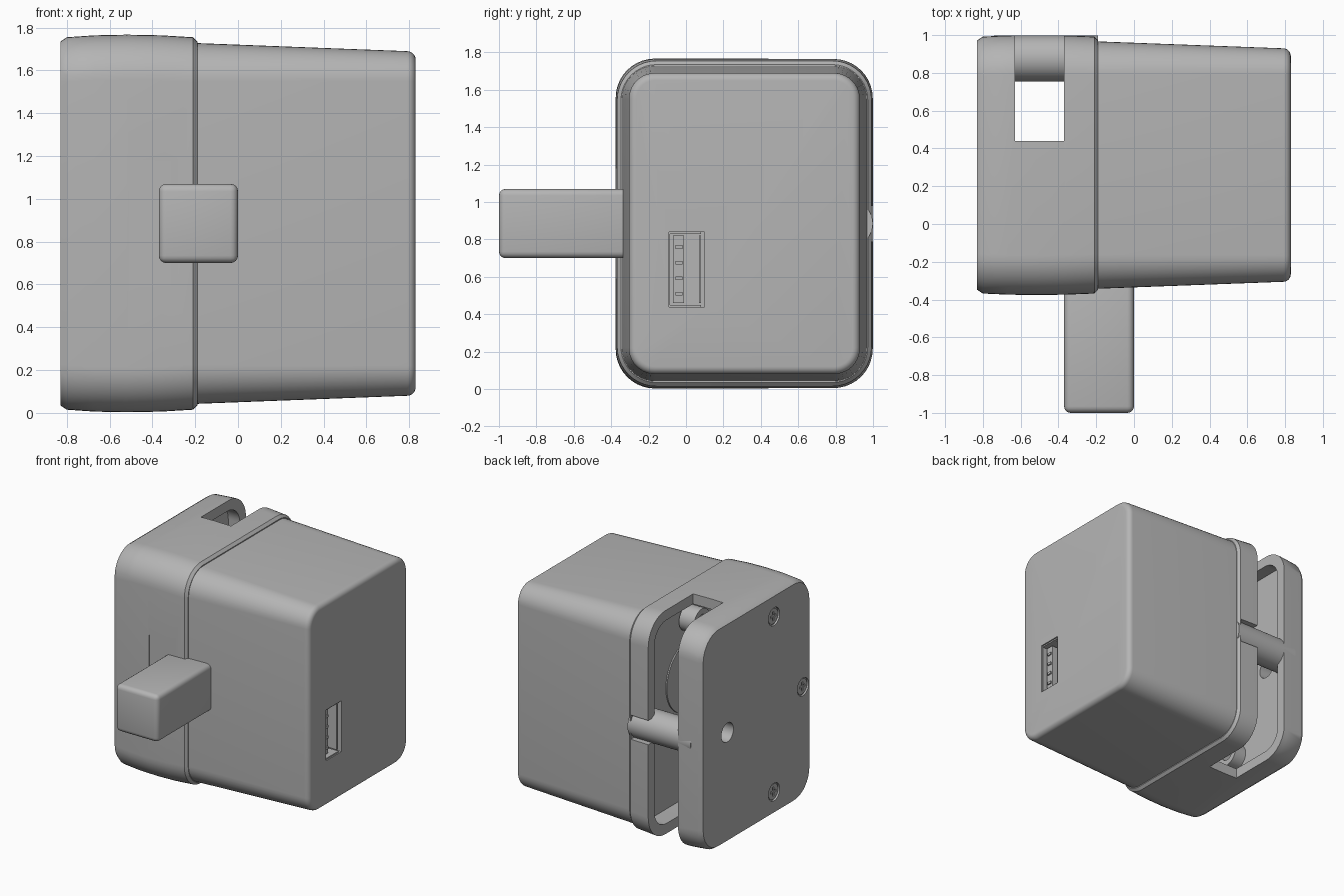
import bpy, bmesh, math
from mathutils import Matrix

cube = bpy.data.objects.get("Cube")
if cube:
    bpy.data.objects.remove(cube, do_unlink=True)

grey = bpy.data.materials.new("plain_grey")
grey.use_nodes = True
GREY = (0.46, 0.46, 0.46, 1)
grey.diffuse_color = GREY
grey.node_tree.nodes["Principled BSDF"].inputs["Base Color"].default_value = GREY

YC, ZC = 0.312, 0.885  # centre line of the housing


def finish(name, bm):
    bmesh.ops.recalc_face_normals(bm, faces=bm.faces)
    mesh = bpy.data.meshes.new(name)
    bm.to_mesh(mesh)
    bm.free()
    mesh.materials.append(grey)
    ob = bpy.data.objects.new(name, mesh)
    bpy.context.collection.objects.link(ob)
    return ob


def rounded_ring(hy, hz, r, seg=10):
    """Rounded rectangle in the y-z plane around the centre line."""
    pts = []
    for k, (sy, sz) in enumerate([(1, 1), (-1, 1), (-1, -1), (1, -1)]):
        for i in range(seg + 1):
            a = math.radians(90 * (k + i / seg))
            pts.append((YC + sy * (hy - r) + r * math.cos(a),
                        ZC + sz * (hz - r) + r * math.sin(a)))
    return pts


def loft(name, stations):
    """Skin rounded rectangles given as (x, half_y, half_z, radius)."""
    bm = bmesh.new()
    rings = [[bm.verts.new((x, y, z)) for y, z in rounded_ring(hy, hz, r)]
             for x, hy, hz, r in stations]
    for a, b in zip(rings, rings[1:]):
        for i in range(len(a)):
            j = (i + 1) % len(a)
            bm.faces.new((a[i], a[j], b[j], b[i]))
    bm.faces.new(rings[0])
    bm.faces.new(rings[-1])
    return finish(name, bm)


def box(name, x, y, z, bevel=0, seg=4):
    bm = bmesh.new()
    bmesh.ops.create_cube(bm, size=1)
    for v in bm.verts:
        for i, (lo, hi) in enumerate((x, y, z)):
            v.co[i] = lo if v.co[i] < 0 else hi
    if bevel:
        bmesh.ops.bevel(bm, geom=bm.edges[:], offset=bevel, segments=seg,
                        profile=0.5, affect='EDGES')
    return finish(name, bm)


def rod(name, x, y, z, r, r2=None, seg=32):
    """Cylinder or cone along x; r at the low end, r2 at the high end."""
    bm = bmesh.new()
    m = Matrix.Translation(((x[0] + x[1]) / 2, y, z)) @ Matrix.Rotation(math.pi / 2, 4, 'Y')
    bmesh.ops.create_cone(bm, cap_ends=True, segments=seg, radius1=r,
                          radius2=r if r2 is None else r2, depth=x[1] - x[0], matrix=m)
    return finish(name, bm)


def cut(ob, *cutters):
    bpy.context.view_layer.objects.active = ob
    for c in cutters:
        mod = ob.modifiers.new("cut", 'BOOLEAN')
        mod.operation, mod.solver, mod.object = 'DIFFERENCE', 'EXACT', c
        bpy.ops.object.modifier_apply(modifier=mod.name)
        bpy.data.objects.remove(c, do_unlink=True)


def smooth(ob, angle=30):
    bpy.ops.object.select_all(action='DESELECT')
    ob.select_set(True)
    bpy.context.view_layer.objects.active = ob
    bpy.ops.object.shade_smooth_by_angle(angle=math.radians(angle))


# Slotted housing with a slight bulge and chamfered ends
housing = loft("slotted_housing", [
    (-0.83, 0.66, 0.85, 0.19), (-0.80, 0.68, 0.87, 0.21), (-0.67, 0.686, 0.879, 0.21),
    (-0.52, 0.688, 0.882, 0.21), (-0.36, 0.686, 0.879, 0.21),
    (-0.21, 0.68, 0.87, 0.21), (-0.19, 0.66, 0.85, 0.19)])
SLOT = (-0.63, -0.37)
cut(housing,
    loft("cavity_cutter", [(-0.73, 0.61, 0.8, 0.15), (-0.23, 0.61, 0.8, 0.15)]),
    box("slot_cutter", SLOT, (0.44, 1.2), (-0.2, 2)),
    box("notch_cutter", (-0.4, -0.215), (0.86, 1.2), (0.79, 0.98)),
    box("front_flat_cutter", (-0.51, -0.22), (-0.5, -0.371), (0.59, 1.18)),
    rod("plate_hole_cutter", (-0.9, -0.7), 0.67, ZC, 0.075))

# Countersunk screws on the end plate
screws = [(0.09, ZC + 0.69), (0.09, ZC - 0.69), (-0.27, ZC)]
for i, (y, z) in enumerate(screws, 1):
    cut(housing, rod(f"screw_cutter_{i}", (-0.86, -0.815), y, z, 0.07))
    head = rod(f"screw_head_{i}", (-0.822, -0.80), y, z, 0.06)
    cut(head,
        box("cross_cutter_a", (-0.85, -0.812), (y - 0.035, y + 0.035), (z - 0.009, z + 0.009)),
        box("cross_cutter_b", (-0.85, -0.812), (y - 0.009, y + 0.009), (z - 0.035, z + 0.035)))
    smooth(head)
smooth(housing)

# Tapered main body with a rounded far end
stations = [(-0.2, 0.655, 0.843, 0.18)]
for i in range(7):
    a = math.pi / 2 * i / 6
    inset = 0.04 * (1 - math.cos(a))
    stations.append((0.79 + 0.04 * math.sin(a), 0.618 - inset, 0.805 - inset, 0.14 - inset))
body = loft("main_body", stations)
cut(body, box("port_cutter", (0.68, 0.9), (-0.09, 0.1), (0.44, 0.84)))
smooth(body)

# Connector port: shell plates, tongue and contacts
box("port_shell_side", (0.68, 0.82), (-0.1, -0.085), (0.45, 0.83))
box("port_shell_far_side", (0.68, 0.81), (0.07, 0.08), (0.46, 0.82))
for name, z in (("bottom", 0.44), ("top", 0.83)):
    box(f"port_shell_{name}", (0.68, 0.82), (-0.09, 0.08), (z, z + 0.01))
box("port_tongue", (0.68, 0.79), (-0.07, -0.01), (0.46, 0.82))
for i in range(4):
    z = 0.51 + 0.083 * i
    box(f"port_contact_{i + 1}", (0.7, 0.8), (-0.055, -0.02), (z - 0.01, z + 0.01))

# Front lever block
smooth(box("lever_block", (-0.37, 0), (-1, -0.3), (0.7, 1.07), 0.035))

# Cross bar in the slot
smooth(rod("cross_bar", (-0.74, -0.19), 0.877, ZC, 0.122, seg=48))

# Hollow screw posts and round cover inside the cavity
for name, s in (("upper", 1), ("lower", -1)):
    for side, x in (("inner", (-0.24, -0.12 - 0.25)), ("plate", (-0.74, -0.63))):
        span = (min(x), max(x))
        z = ZC + s * 0.62
        post = rod(f"{name}_{side}_post", span, 0.33, z, 0.1)
        cut(post, rod("post_hole_cutter", (span[0] - 0.02, span[1] + 0.02), 0.33, z, 0.055))
        smooth(post)
smooth(rod("inner_round_cover", (-0.24, -0.22), 0.3, ZC + 0.15, 0.28, seg=48))
